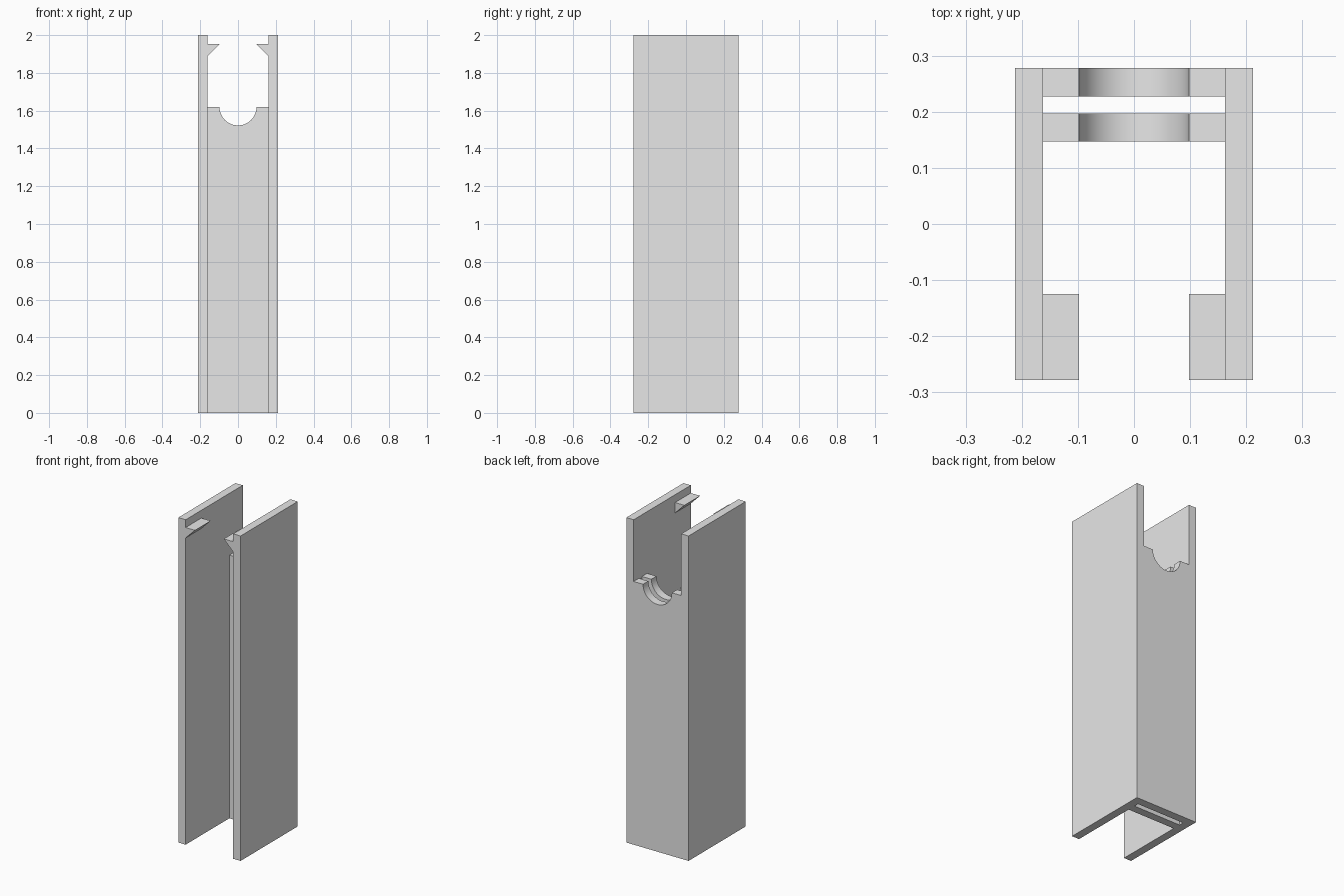
import bpy
import bmesh
import math
from mathutils import Vector

cube = bpy.data.objects.get("Cube")
if cube:
    bpy.data.objects.remove(cube, do_unlink=True)

HALF_W, INNER_W = 0.212, 0.162   # outer and inner half widths
HALF_D, HEIGHT = 0.278, 2.0
PLATE_TOP, NOTCH_R = 1.62, 0.098

grey = bpy.data.materials.new("plain grey")
grey.use_nodes = True
colour = (0.8, 0.8, 0.8, 1)
grey.diffuse_color = colour
grey.node_tree.nodes["Principled BSDF"].inputs["Base Color"].default_value = colour


def extrude_profile(name, profile, y0, y1):
    """Extrude an (x, z) outline along y."""
    bm = bmesh.new()
    face = bm.faces.new([bm.verts.new((x, y0, z)) for x, z in profile])
    result = bmesh.ops.extrude_face_region(bm, geom=[face])
    moved = [v for v in result["geom"] if isinstance(v, bmesh.types.BMVert)]
    bmesh.ops.translate(bm, verts=moved, vec=Vector((0, y1 - y0, 0)))
    bmesh.ops.recalc_face_normals(bm, faces=bm.faces)
    mesh = bpy.data.meshes.new(name)
    bm.to_mesh(mesh)
    bm.free()
    mesh.materials.append(grey)
    obj = bpy.data.objects.new(name, mesh)
    bpy.context.collection.objects.link(obj)
    return obj


# Side walls and the snap hooks near their front top corners
wall = [(INNER_W, 0), (HALF_W, 0), (HALF_W, HEIGHT), (INNER_W, HEIGHT)]
hook = [(INNER_W, 1.888), (INNER_W, 1.952), (NOTCH_R, 1.952)]
for side, s in (("left", 1), ("right", -1)):
    extrude_profile(side + "_wall", [(s * x, z) for x, z in wall], -HALF_D, HALF_D)
    extrude_profile(side + "_hook", [(s * x, z) for x, z in hook], -HALF_D, -0.125)

# Two back plates with a slot between them and a half-round notch on top
steps = 32
notch = [(NOTCH_R * math.cos(math.pi * i / steps),
          PLATE_TOP - NOTCH_R * math.sin(math.pi * i / steps)) for i in range(steps + 1)]
plate = [(-INNER_W, PLATE_TOP), (-INNER_W, 0), (INNER_W, 0), (INNER_W, PLATE_TOP)] + notch
for name, y0, y1 in (("inner_back_plate", 0.147, 0.197), ("outer_back_plate", 0.227, HALF_D)):
    obj = extrude_profile(name, plate, y0, y1)
    bpy.ops.object.select_all(action="DESELECT")
    obj.select_set(True)
    bpy.context.view_layer.objects.active = obj
    bpy.ops.object.shade_smooth_by_angle(angle=math.radians(30))
